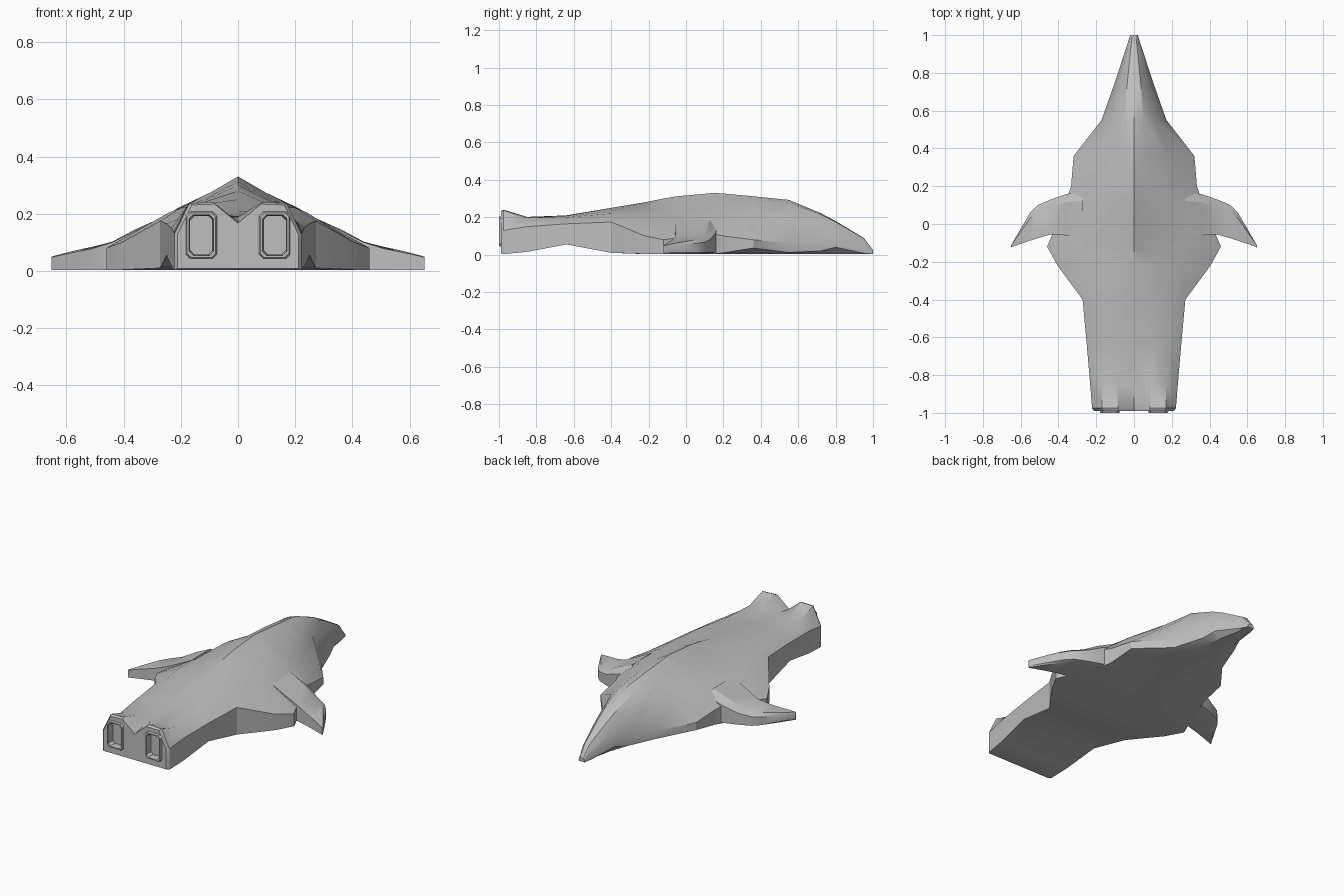
import bpy, bmesh

if "Cube" in bpy.data.objects:
    bpy.data.objects.remove(bpy.data.objects["Cube"])

grey = bpy.data.materials.new("hull grey")
grey.diffuse_color = (0.52, 0.52, 0.52, 1)
grey.use_nodes = True
grey.node_tree.nodes["Principled BSDF"].inputs["Base Color"].default_value = grey.diffuse_color


def loft(name, rings, closed=False):
    """Skin a list of equal-length point rings; cap the ends unless closed."""
    bm = bmesh.new()
    vs = [[bm.verts.new(p) for p in r] for r in rings]
    n = len(vs[0])
    pairs = list(zip(vs, vs[1:])) + ([(vs[-1], vs[0])] if closed else [])
    for a, b in pairs:
        for i in range(n):
            j = (i + 1) % n
            bm.faces.new((a[i], a[j], b[j], b[i]))
    if not closed:
        bm.faces.new(vs[0])
        bm.faces.new(vs[-1])
    bmesh.ops.recalc_face_normals(bm, faces=bm.faces)
    me = bpy.data.meshes.new(name)
    bm.to_mesh(me)
    bm.free()
    me.materials.append(grey)
    ob = bpy.data.objects.new(name, me)
    bpy.context.collection.objects.link(ob)
    return ob


def activate(ob):
    bpy.ops.object.select_all(action='DESELECT')
    ob.select_set(True)
    bpy.context.view_layer.objects.active = ob


def smooth(ob, angle=0.5):
    activate(ob)
    bpy.ops.object.shade_smooth_by_angle(angle=angle)


# Hull stations: y, ridge z, shoulder x/z, flank x/z, edge x, edge top z, edge low z
stations = [
    (1.00, .025, .008, .025, .014, .022, .02, .015, .003),
    (0.95, .090, .015, .088, .028, .070, .036, .03, .008),
    (0.80, .180, .030, .175, .065, .125, .085, .06, .040),
    (0.72, .222, .038, .215, .082, .155, .112, .05, .020),
    (0.55, .293, .050, .275, .115, .210, .172, .06, .012),
    (0.36, .312, .070, .282, .180, .200, .320, .08, .035),
    (0.20, .327, .090, .277, .200, .222, .333, .10, .010),
    (0.15, .330, .095, .275, .210, .220, .350, .11, .004),
    (-.05, .312, .120, .250, .250, .195, .430, .09, .004),
    (-.12, .300, .120, .245, .250, .195, .460, .08, .004),
    (-.22, .280, .120, .240, .240, .205, .405, .10, .004),
    (-.40, .250, .100, .235, .200, .220, .272, .175, .010),
    (-.64, .210, .100, .208, .180, .200, .250, .165, .055),
    (-.85, .190, .090, .202, .170, .197, .232, .15, .015),
    (-.975, .170, .085, .240, .170, .237, .222, .13, .003),
]


def hull_ring(s, k=1.0, y=None):
    _, zc, x1, z1, x2, z2, xe, ze, zl = s
    zb = zl if s[0] < -.3 else .003
    half = [(x1, z1), (x2, z2), (xe, ze), (xe, zl), (xe * .6, zb)]
    pts = [(0, zc)] + half + [(0, zb)] + [(-x, z) for x, z in reversed(half)]
    y = s[0] if y is None else y
    return [(x * k, y, .11 + (z - .11) * k) for x, z in pts]


rings = [hull_ring(s) for s in stations]
rings.append(hull_ring(stations[-1], .95, -.99))     # chamfered stern
hull = loft("hull", rings)


def nozzle_outline(cx, y, grow=0.0):
    w, h, c = .042 + grow, .07 + grow, .014
    pts = [(w - c, h), (w, h - c), (w, c - h), (w - c, -h),
           (c - w, -h), (-w, c - h), (-w, h - c), (c - w, h)]
    return [(cx + x, y, .125 + z) for x, z in pts]


# Nozzle recesses cut in the stern, each with a raised rim
for side, sx in (("right", 1), ("left", -1)):
    cx = .128 * sx
    cutter = loft("nozzle_cutter", [nozzle_outline(cx, -1.1), nozzle_outline(cx, -.955)])
    cutter.hide_render = True
    activate(hull)
    mod = hull.modifiers.new("recess", 'BOOLEAN')
    mod.operation = 'DIFFERENCE'
    mod.solver = 'EXACT'
    mod.object = cutter
    bpy.ops.object.modifier_apply(modifier=mod.name)
    bpy.data.objects.remove(cutter)
    rim = loft("nozzle_rim_" + side, [
        nozzle_outline(cx, -.98, .016), nozzle_outline(cx, -1.0, .008),
        nozzle_outline(cx, -1.0, .001), nozzle_outline(cx, -.97, -.003)], closed=True)
    smooth(rim)
smooth(hull)

# Swept wings: x, leading y, trailing y, top z at front, top z at back
wing = [
    (.27, .170, -.060, .185, .185),
    (.36, .158, -.060, .145, .140),
    (.44, .130, -.055, .102, .100),
    (.51, .100, -.075, .084, .078),
    (.55, .060, -.088, .076, .070),
    (.60, -.025, -.105, .064, .060),
    (.652, -.115, -.124, .050, .048),
]
for side, sx in (("right", 1), ("left", -1)):
    rings = []
    for x, yl, yt, zf, zr in wing:
        ym = yl + (yt - yl) * .2
        rings.append([(x * sx, yl, .012), (x * sx, yl, zf * .8), (x * sx, ym, zf),
                      (x * sx, yt, zr), (x * sx, yt, .004), (x * sx, ym, .004)])
    smooth(loft("wing_" + side, rings))
